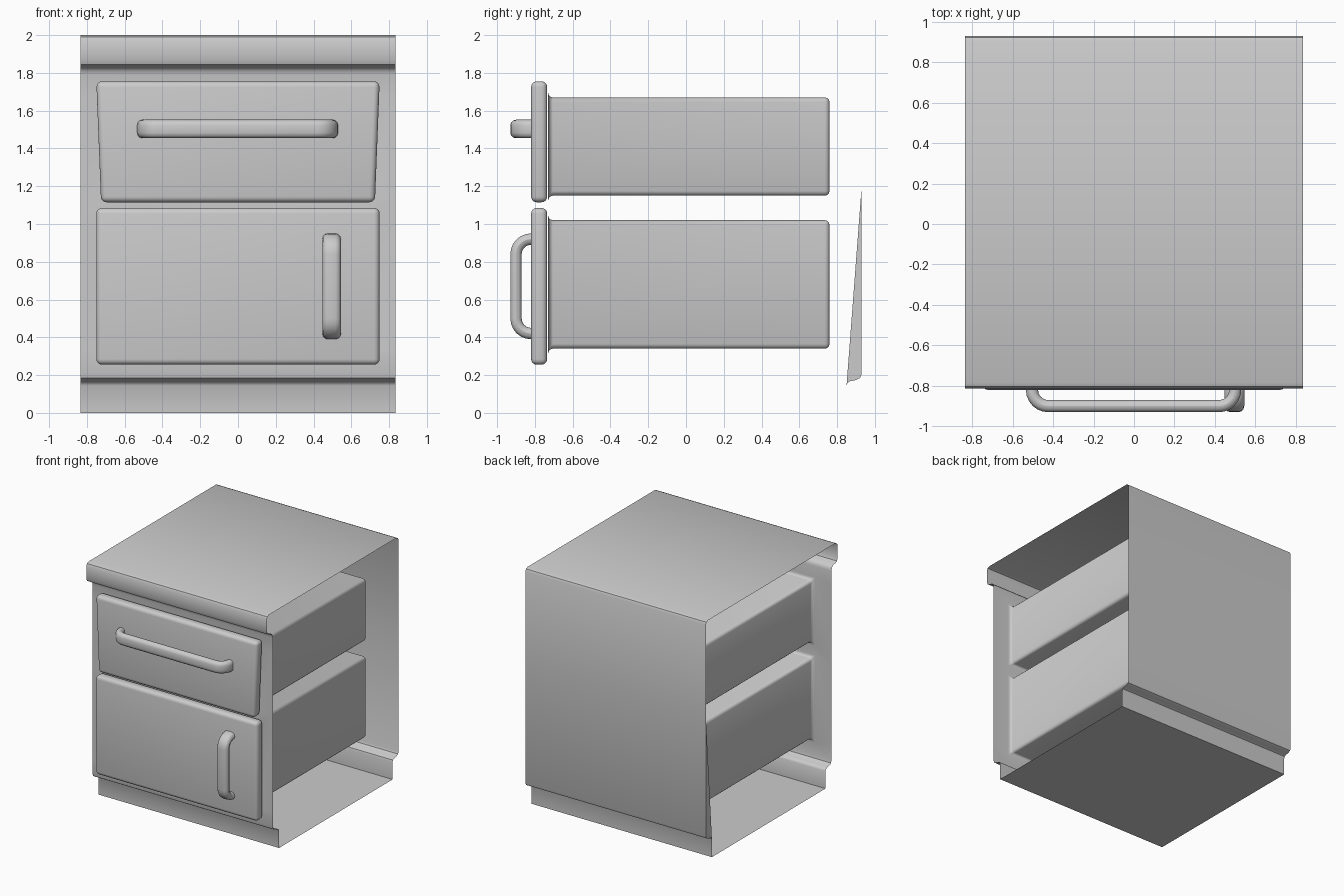
import bpy, bmesh, math

if "Cube" in bpy.data.objects:
    bpy.data.objects.remove(bpy.data.objects["Cube"])


def finish(name, bm, angle=40):
    bmesh.ops.recalc_face_normals(bm, faces=bm.faces)
    me = bpy.data.meshes.new(name)
    bm.to_mesh(me)
    bm.free()
    ob = bpy.data.objects.new(name, me)
    bpy.context.collection.objects.link(ob)
    bpy.ops.object.select_all(action='DESELECT')
    ob.select_set(True)
    bpy.context.view_layer.objects.active = ob
    bpy.ops.object.shade_smooth_by_angle(angle=math.radians(angle))
    return ob


# Cabinet shell: closed side profile (y, z) swept across x, open at both sides
FRONT, DEPTH = -0.73, 1.49
frame_z = [0.21, 0.34, 1.02, 1.15, 1.67, 1.79]
profile = [(-0.65, 0), (-0.65, 0.145), (-0.658, 0.16), (-0.675, 0.168),
           (-0.705, 0.173), (-0.724, 0.185)]
profile += [(FRONT, z) for z in frame_z]
profile += [(-0.735, 1.812), (-0.75, 1.828), (-0.78, 1.835), (-0.802, 1.845),
            (-0.812, 1.87), (-0.812, 1.97), (-0.803, 1.991), (-0.782, 2),
            (0.90, 2), (0.921, 1.991), (0.93, 1.97), (0.93, 1.2),
            (0.93, 0.205), (0.922, 0.185), (0.90, 0.174), (0.87, 0.168),
            (0.855, 0.16), (0.85, 0.145), (0.85, 0)]
cols = [-0.835, -0.66, 0.66, 0.835]
bm = bmesh.new()
rows = [[bm.verts.new((x, y, z)) for x in cols] for y, z in profile]
n = len(rows)
pockets = []
for i in range(n):
    a, b = rows[i], rows[(i + 1) % n]
    for c in range(3):
        f = bm.faces.new((a[c], a[c + 1], b[c + 1], b[c]))
        if c == 1 and profile[i] in ((FRONT, 0.34), (FRONT, 1.15)):
            pockets.append(f)

# Narrow side flange at the rear of the left side
k = profile.index((0.93, 1.2))
bm.faces.new([rows[i][0] for i in range(k, n - 1)])

# Two deep pockets pushed back from the front frame, with rounded edges
edges = set()
for f in pockets:
    rim = list(f.verts)
    back = [bm.verts.new((v.co.x, v.co.y + DEPTH, v.co.z)) for v in rim]
    bm.faces.remove(f)
    bm.faces.new(back)
    for j in range(4):
        m = (j + 1) % 4
        bm.faces.new((rim[j], rim[m], back[m], back[j]))
        for p, q in ((rim[j], rim[m]), (back[j], back[m]), (rim[j], back[j])):
            edges.add(bm.edges.get((p, q)))
bmesh.ops.recalc_face_normals(bm, faces=bm.faces)
bmesh.ops.bevel(bm, geom=list(edges), offset=0.025, segments=3, profile=0.5,
                affect='EDGES', clamp_overlap=True)
finish("cabinet_shell", bm)


# Rounded front slabs
def slab(name, top_half, bottom_half, z0, z1, y0=-0.82, y1=-0.735):
    bm = bmesh.new()
    bmesh.ops.create_cube(bm, size=1)
    for v in bm.verts:
        up = v.co.z > 0
        half = top_half if up else bottom_half
        v.co = (math.copysign(half, v.co.x), y1 if v.co.y > 0 else y0,
                z1 if up else z0)
    bmesh.ops.bevel(bm, geom=bm.edges[:], offset=0.03, segments=4,
                    profile=0.5, affect='EDGES')
    finish(name, bm)


slab("drawer_front", 0.75, 0.725, 1.115, 1.755)
slab("door_front", 0.75, 0.75, 0.255, 1.085)


# Bow handles: flattened round section swept along a U path
def handle(name, half, place):
    r, out = 0.08, -0.9
    right = [(half, -0.79)]
    right += [(half - r + r * math.cos(t), out + r - r * math.sin(t))
              for t in [math.pi / 2 * s / 6 for s in range(7)]]
    path = right + [(-u, d) for u, d in reversed(right)]
    section = []
    for sx, start in ((1, 0), (-1, 90), (-1, 180), (1, 270)):
        for s in range(4):
            t = math.radians(start + s * 30)
            section.append((sx * 0.02 + 0.029 * math.cos(t), 0.03 * math.sin(t)))
    bm = bmesh.new()
    rings = []
    for i, (u, d) in enumerate(path):
        p, q = path[max(i - 1, 0)], path[min(i + 1, len(path) - 1)]
        tu, td = q[0] - p[0], q[1] - p[1]
        length = math.hypot(tu, td)
        nu, nd = -td / length, tu / length
        rings.append([bm.verts.new(place(u + nu * h, d + nd * h, w))
                      for w, h in section])
    m = len(section)
    for a, b in zip(rings, rings[1:]):
        for j in range(m):
            bm.faces.new((a[j], a[(j + 1) % m], b[(j + 1) % m], b[j]))
    bm.faces.new(rings[0])
    bm.faces.new(rings[-1])
    finish(name, bm)


handle("drawer_handle", 0.502, lambda u, d, w: (u - 0.002, d, 1.503 + w))
handle("door_handle", 0.25, lambda u, d, w: (0.496 + w, d, 0.67 + u))
